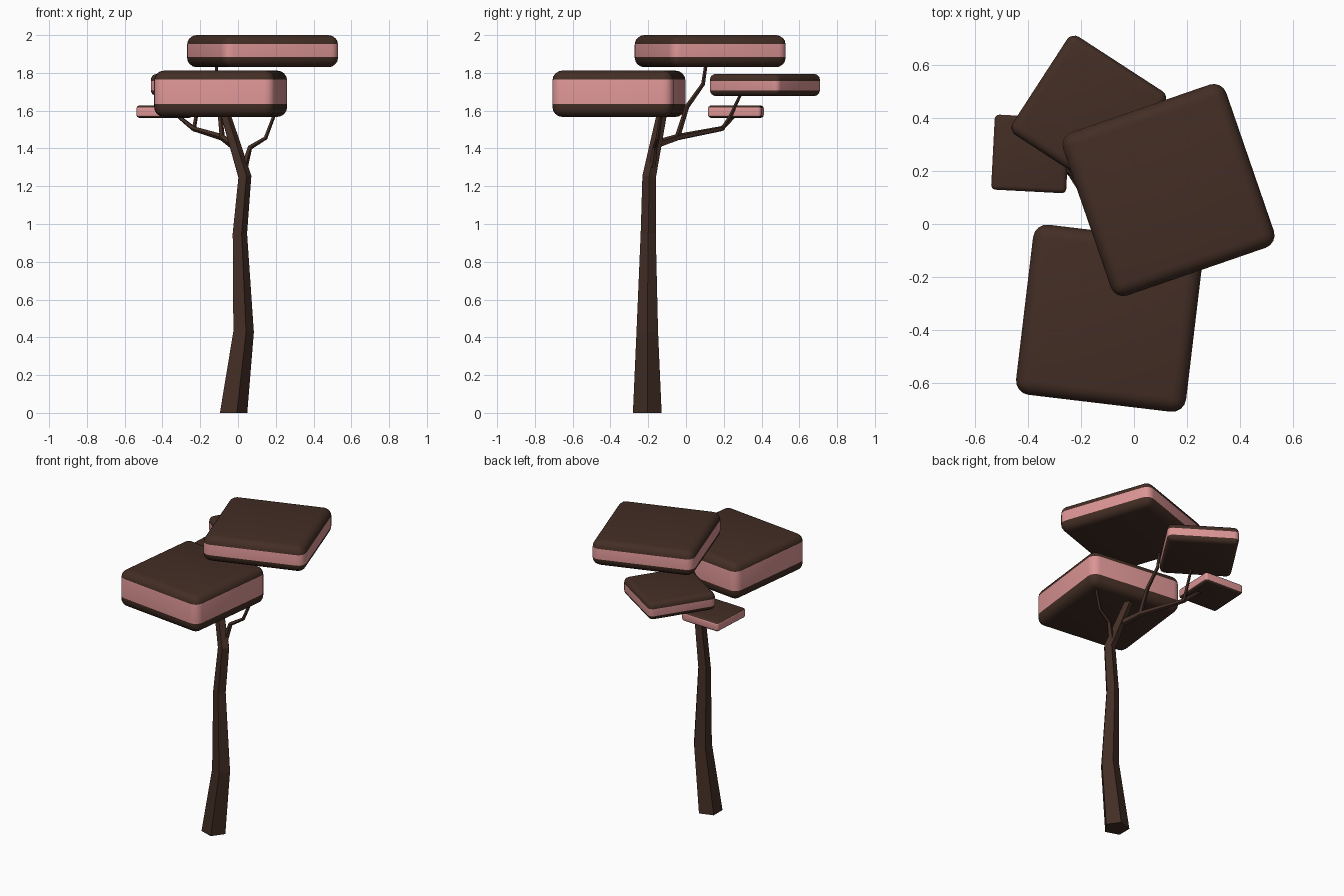
import bpy, bmesh, math
from mathutils import Vector, Matrix

if "Cube" in bpy.data.objects:
    bpy.data.objects.remove(bpy.data.objects["Cube"])


def material(name, rgb):
    m = bpy.data.materials.new(name)
    m.diffuse_color = (*rgb, 1)
    m.use_nodes = True
    m.node_tree.nodes["Principled BSDF"].inputs["Base Color"].default_value = m.diffuse_color
    return m


BROWN = material("dark brown", (0.056, 0.027, 0.018))
PINK = material("soft pink", (0.72, 0.30, 0.30))


def add_object(name, bm, mats):
    bmesh.ops.recalc_face_normals(bm, faces=bm.faces)
    me = bpy.data.meshes.new(name)
    bm.to_mesh(me)
    bm.free()
    for m in mats:
        me.materials.append(m)
    ob = bpy.data.objects.new(name, me)
    bpy.context.collection.objects.link(ob)
    return ob


def limb(name, points, sides):
    """Tapered low-poly tube through (x, y, z, radius) points."""
    bm = bmesh.new()
    pos = [Vector(p[:3]) for p in points]
    up = Vector((0, 0, 1))
    rings = []
    for i, p in enumerate(points):
        tangent = (pos[min(i + 1, len(pos) - 1)] - pos[max(i - 1, 0)]).normalized()
        if p[2] == 0:
            tangent = up                     # flat foot on the ground
        q = up.rotation_difference(tangent)
        ring = []
        for k in range(sides):
            a = 2 * math.pi * k / sides
            ring.append(bm.verts.new(pos[i] + q @ Vector((math.cos(a), math.sin(a), 0)) * p[3]))
        rings.append(ring)
    for r0, r1 in zip(rings, rings[1:]):
        for k in range(sides):
            j = (k + 1) % sides
            bm.faces.new((r0[k], r0[j], r1[j], r1[k]))
    bm.faces.new(rings[0])
    bm.faces.new(rings[-1])
    return add_object(name, bm, [BROWN])


def slab(name, x, y, size, angle, z0, z1, band0, band1, bevel):
    """Rounded square foliage slab with a pink band between two heights."""
    bm = bmesh.new()
    bmesh.ops.create_cube(bm, size=1)
    bmesh.ops.scale(bm, vec=(size, size, z1 - z0), verts=bm.verts)
    bmesh.ops.bevel(bm, geom=bm.edges[:], offset=bevel, segments=4, profile=0.5,
                    affect='EDGES')
    bmesh.ops.transform(bm, verts=bm.verts, matrix=Matrix.Translation((x, y, (z0 + z1) / 2))
                        @ Matrix.Rotation(math.radians(angle), 4, 'Z'))
    for z in (band0, band1):
        bmesh.ops.bisect_plane(bm, geom=bm.verts[:] + bm.edges[:] + bm.faces[:], dist=1e-4,
                               plane_co=(0, 0, z), plane_no=(0, 0, 1))
    for f in bm.faces:
        f.material_index = int(band0 < f.calc_center_median().z < band1)
    ob = add_object(name, bm, [BROWN, PINK])
    bpy.ops.object.select_all(action='DESELECT')
    ob.select_set(True)
    bpy.context.view_layer.objects.active = ob
    bpy.ops.object.shade_smooth_by_angle(angle=math.radians(40))


# Trunk and branches
limb("trunk", [(-0.031, -0.205, 0, 0.08), (0.024, -0.205, 0.43, 0.06),
               (0.006, -0.20, 0.95, 0.042), (0.033, -0.195, 1.25, 0.038),
               (-0.08, -0.12, 1.62, 0.027)], 5)
limb("right_branch", [(0.03, -0.18, 1.29, 0.02), (0.062, -0.165, 1.405, 0.014),
                      (0.145, -0.15, 1.455, 0.011), (0.20, -0.13, 1.60, 0.009)], 5)
limb("back_branch", [(-0.025, -0.16, 1.42, 0.024), (-0.085, -0.04, 1.46, 0.018),
                     (-0.235, 0.19, 1.505, 0.014), (-0.335, 0.27, 1.585, 0.009)], 5)
limb("top_branch", [(-0.085, -0.045, 1.46, 0.015), (-0.10, 0.005, 1.62, 0.013),
                    (-0.112, 0.09, 1.74, 0.011), (-0.116, 0.108, 1.86, 0.009)], 5)
limb("back_twig", [(-0.235, 0.19, 1.50, 0.012), (-0.222, 0.235, 1.57, 0.010),
                   (-0.215, 0.295, 1.70, 0.008)], 5)

# Foliage slabs
slab("top_foliage", 0.13, 0.128, 0.65, 19, 1.83, 2.0, 1.883, 1.953, 0.05)
slab("front_foliage", -0.092, -0.355, 0.645, -6.8, 1.567, 1.812, 1.636, 1.765, 0.053)
slab("back_foliage", -0.17, 0.418, 0.44, -33, 1.677, 1.795, 1.708, 1.756, 0.033)
slab("small_foliage", -0.39, 0.264, 0.283, -3, 1.562, 1.627, 1.572, 1.617, 0.017)
